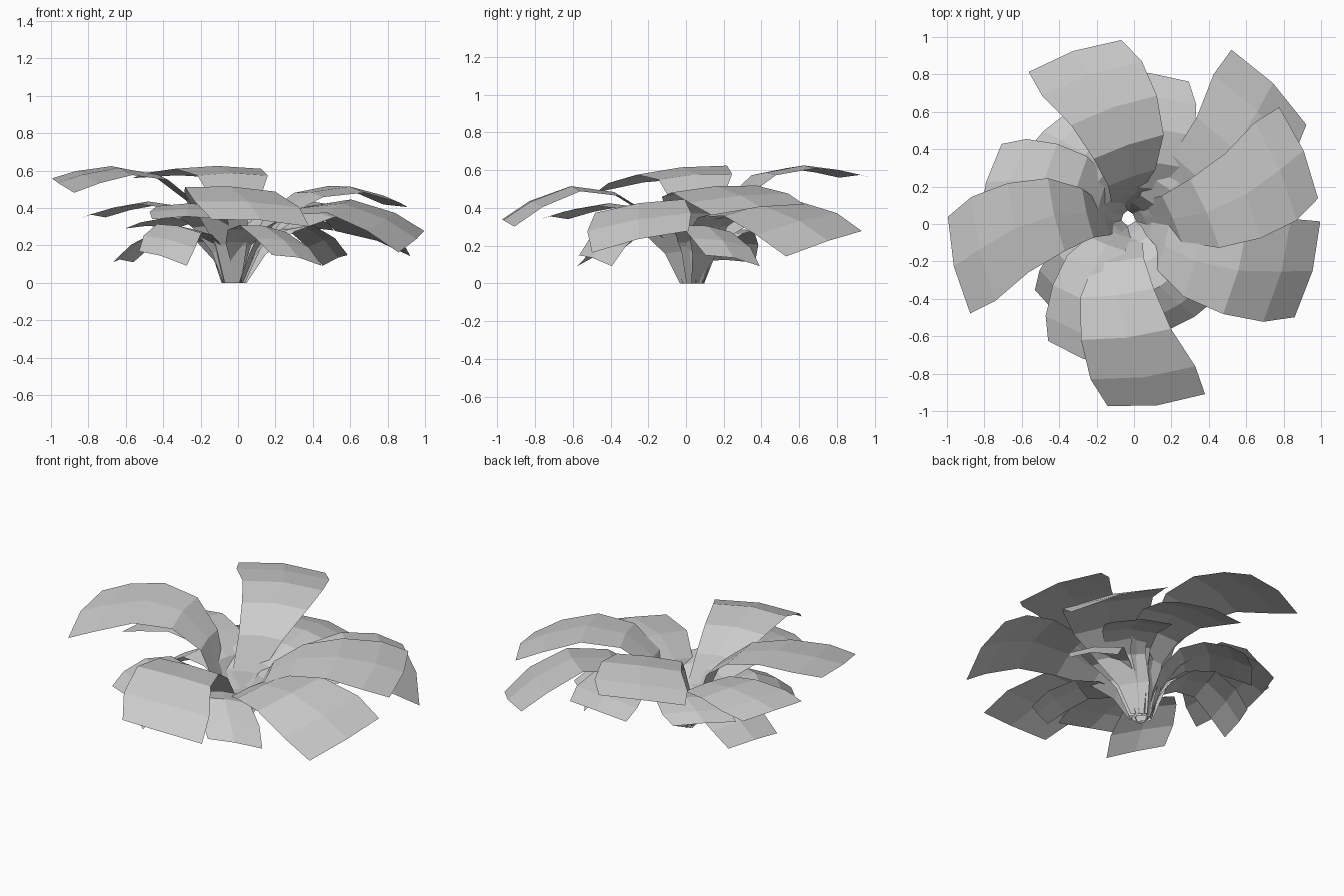
import bpy
import bmesh
from math import radians, cos, sin
from mathutils import Vector

default_cube = bpy.data.objects.get("Cube")
if default_cube:
    bpy.data.objects.remove(default_cube)

leaf_grey = bpy.data.materials.new("leaf_grey")
leaf_grey.use_nodes = True
colour = (0.6, 0.6, 0.6, 1)
leaf_grey.diffuse_color = colour
leaf_grey.node_tree.nodes["Principled BSDF"].inputs["Base Color"].default_value = colour

# Shared leaf outline: distance out, right edge, left edge, share of peak height
OUTLINE = [
    (0.05, -0.05, 0.04, 0.0),
    (0.12, -0.11, 0.06, 0.4),
    (0.21, -0.22, 0.05, 0.72),
    (0.38, -0.32, 0.08, 0.94),
    (0.60, -0.35, 0.14, 1.0),
    (0.81, -0.33, 0.24, 1.0),
    (0.96, -0.26, 0.27, 1.0),
]
ROOT = Vector((-0.03, 0.03, 0))


def build_leaf(name, heading, length, peak, tip, tilt=0.0, width=1.0):
    """One arching leaf, two faces wide; tilt raises its left edge."""
    angle = radians(heading)
    outward = Vector((cos(angle), sin(angle), 0))
    leftward = Vector((-sin(angle), cos(angle), 0))
    mesh = bpy.data.meshes.new(name)
    bm = bmesh.new()
    rows = []
    for out, right, left, rise in OUTLINE:
        droop = max(0, (out - 0.6) / 0.36) ** 1.5
        height = peak * rise - (peak - tip) * droop
        row = []
        for side, across in ((-1, right), (0, (right + left) / 2), (1, left)):
            # The middle of the leaf bulges outward and slightly upward
            middle = side == 0
            reach = out + (0.03 * out if middle else 0)
            lift = 0.015 * rise if middle else side * tilt * out
            if rise == 0:
                lift = 0
            point = outward * reach * length + leftward * across * length * width
            point += ROOT * (1 - out)
            point.z = height + lift
            row.append(bm.verts.new(point))
        rows.append(row)
    for inner, outer in zip(rows, rows[1:]):
        for i in range(2):
            bm.faces.new((inner[i], outer[i], outer[i + 1], inner[i + 1]))
    bm.to_mesh(mesh)
    bm.free()
    mesh.materials.append(leaf_grey)
    leaf = bpy.data.objects.new(name, mesh)
    bpy.context.collection.objects.link(leaf)


# Large upper leaves
build_leaf("upper_leaf_back", 109, 0.99, 0.61, 0.56)
build_leaf("upper_leaf_left", 193, 1.0, 0.6, 0.52, tilt=-0.04)
build_leaf("upper_leaf_front", 277, 0.99, 0.5, 0.32, tilt=-0.02)
build_leaf("upper_leaf_side", 23, 1.0, 0.5, 0.39, tilt=0.03)

# Broad leaves just beneath
build_leaf("middle_leaf_side_front", -15, 1.0, 0.41, 0.22, tilt=0.06)
build_leaf("middle_leaf_side_back", 45, 1.07, 0.4, 0.21, tilt=0.07)
build_leaf("middle_leaf_left", 164, 0.83, 0.42, 0.35)
build_leaf("middle_leaf_front", 249, 0.78, 0.41, 0.34)
build_leaf("middle_leaf_back", 84, 0.82, 0.41, 0.34)

# Small drooping lower leaves
build_leaf("lower_leaf_back_left", 134, 0.7, 0.35, 0.29)
build_leaf("lower_leaf_left", 162, 0.67, 0.28, 0.11)
build_leaf("lower_leaf_front_left", 229, 0.64, 0.29, 0.13, tilt=-0.04)
build_leaf("lower_leaf_front_right", 303, 0.6, 0.29, 0.12, tilt=-0.03)
build_leaf("lower_leaf_side", 25, 0.6, 0.29, 0.12, tilt=-0.03)
build_leaf("lower_leaf_back_right", 54, 0.66, 0.35, 0.28)
